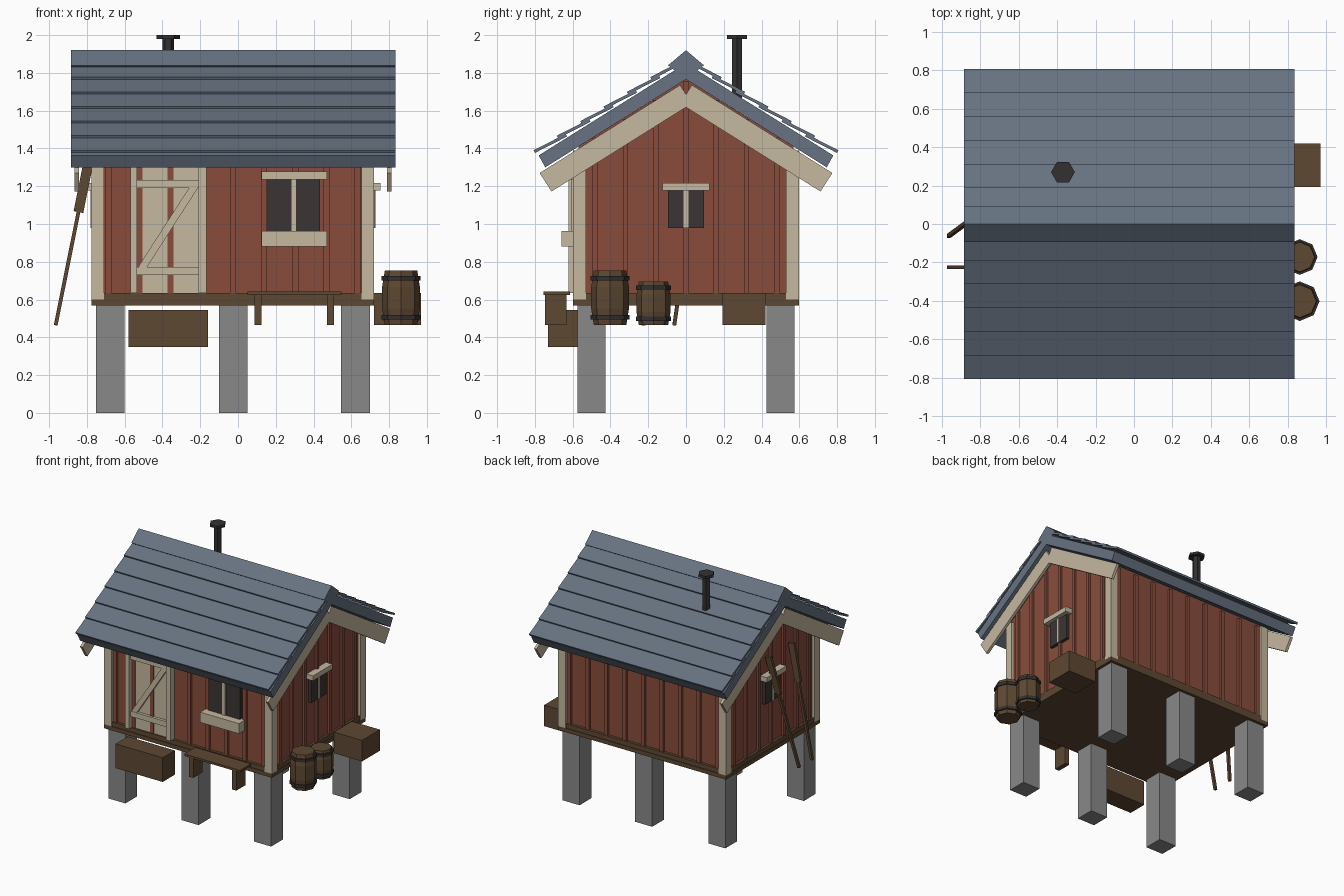
import bpy, bmesh, math
from mathutils import Vector

if "Cube" in bpy.data.objects:
    bpy.data.objects.remove(bpy.data.objects["Cube"])


def material(name, r, g, b):
    m = bpy.data.materials.new(name)
    m.use_nodes = True
    m.diffuse_color = (r, g, b, 1)
    m.node_tree.nodes["Principled BSDF"].inputs["Base Color"].default_value = (r, g, b, 1)
    return m


RED = material("red_paint", .25, .073, .045)
CREAM = material("cream_trim", .56, .48, .35)
SLATE = material("slate_roof", .135, .17, .22)
WOOD = material("brown_wood", .112, .065, .032)
STONE = material("grey_stone", .25, .25, .25)
GLASS = material("dark_glass", .044, .036, .034)
IRON = material("dark_iron", .034, .03, .032)


def finish(name, bm, mat):
    bmesh.ops.recalc_face_normals(bm, faces=bm.faces)
    me = bpy.data.meshes.new(name)
    bm.to_mesh(me)
    bm.free()
    me.materials.append(mat)
    ob = bpy.data.objects.new(name, me)
    bpy.context.collection.objects.link(ob)
    return ob


def box(name, x, y, z, mat):
    """Axis-aligned box from (min, max) pairs."""
    bm = bmesh.new()
    bmesh.ops.create_cube(bm, size=1)
    for v in bm.verts:
        v.co = [(a + b) / 2 + c * (b - a) for (a, b), c in zip((x, y, z), v.co)]
    return finish(name, bm, mat)


def prism(name, profile, x, mat):
    """Y-Z profile extruded along x."""
    bm = bmesh.new()
    f = bm.faces.new([bm.verts.new((x[0], *p)) for p in profile])
    ext = bmesh.ops.extrude_face_region(bm, geom=[f])["geom"]
    verts = [g for g in ext if isinstance(g, bmesh.types.BMVert)]
    bmesh.ops.translate(bm, verts=verts, vec=(x[1] - x[0], 0, 0))
    return finish(name, bm, mat)


def lathe(name, centre, rings, sides, mat):
    """Flat-sided solid from (radius, z) rings."""
    bm = bmesh.new()
    loops = [[bm.verts.new((centre[0] + r * math.cos(math.tau * i / sides),
                            centre[1] + r * math.sin(math.tau * i / sides), z))
              for i in range(sides)] for r, z in rings]
    for a, b in zip(loops, loops[1:]):
        for i in range(sides):
            j = (i + 1) % sides
            bm.faces.new((a[i], a[j], b[j], b[i]))
    bm.faces.new(loops[0])
    bm.faces.new(loops[-1])
    return finish(name, bm, mat)


def beam(name, a, b, wide, deep, mat):
    """Square-ended bar between two points; deep is its size along y."""
    a, b = Vector(a), Vector(b)
    d = (b - a).normalized()
    side = Vector((0, 1, 0)).cross(d).normalized()
    back = d.cross(side)
    bm = bmesh.new()
    bmesh.ops.create_cube(bm, size=1)
    for v in bm.verts:
        c = v.co.copy()
        v.co = (a + b) / 2 + side * c.x * wide + back * c.y * deep + d * c.z * (b - a).length
    return finish(name, bm, mat)


CX = -.0265            # middle of the house
SLOPE = .626           # roof pitch


def under(y):
    """Height of the roof underside."""
    return 1.766 - SLOPE * abs(y)


# Stone posts and floor
for x in (-.677, -.025, .622):
    for y in (-.5, .5):
        box("stone_post", (x - .076, x + .076), (y - .075, y + .075), (0, .572), STONE)
box("floor", (-.775, .72), (-.597, .597), (.568, .6), WOOD)
box("floor_sill", (-.77, .715), (-.592, .592), (.6, .635), WOOD)

# Walls, battens and corner boards
W = .57
prism("walls", [(-W, .63), (W, .63), (W, under(W)), (0, under(0)), (-W, under(W))],
      (-.75, .697), RED)
for i in range(-4, 5):
    x = CX + i * .165
    for y in (-.588, .568):
        box("wall_batten", (x - .016, x + .016), (y, y + .02), (.63, 1.385), RED)
for i in range(-3, 4):
    y = i * .16
    top = under(abs(y) + .014)
    for x in (-.767, .694):
        box("gable_batten", (x, x + .02), (y - .014, y + .014), (.63, top), RED)
for x in (-.775, .655):
    for y in (-.597, .53):
        box("corner_board", (x, x + .066), (y, y + .067), (.6, 1.39), CREAM)

# Roof slab and ridge cap
ROOF = (-.885, .835)
prism("roof_slab", [(-.745, 1.3), (0, 1.766), (.745, 1.3),
                    (.78, 1.363), (0, 1.851), (-.78, 1.363)], ROOF, SLATE)
prism("ridge_cap", [(0, 1.92), (.095, 1.84), (0, 1.768), (-.095, 1.84)], ROOF, SLATE)

# Overlapping roof courses and gable boards, mirrored front to back
for s in (-1, 1):
    for i in range(6):
        y, z = .8 - i * .1235, 1.376 + i * .0775
        prism("roof_course", [(s * y, z), (s * (y - .17), z + .087),
                              (s * (y - .163), z + .101), (s * (y + .007), z + .014)],
              ROOF, SLATE)
    for x in (-.865, .79):
        prism("gable_board", [(s * .775, 1.27), (s * .712, 1.172), (s * -.03, 1.637),
                              (s * .031, 1.736)], (x, x + .022), CREAM)

# Chimney pipe
lathe("chimney_pipe", (-.37, .27), [(.031, 1.6), (.031, 1.985)], 6, IRON)
lathe("chimney_cap", (-.37, .27), [(.062, 1.98), (.062, 2)], 6, IRON)

# Door with frame and bracing
box("door_panel", (-.54, -.2), (-.582, -.56), (.635, 1.3), CREAM)
for x0, x1 in ((-.57, -.535), (-.208, -.167)):
    box("door_frame", (x0, x1), (-.622, -.57), (.635, 1.3), CREAM)
box("door_lintel", (-.57, -.167), (-.622, -.57), (1.3, 1.34), CREAM)
for z in (.73, 1.19):
    box("door_bar", (-.535, -.208), (-.605, -.57), (z, z + .043), CREAM)
beam("door_brace", (-.51, -.588, .765), (-.23, -.588, 1.2), .04, .03, CREAM)

# Front window
box("window_glass", (.155, .435), (-.598, -.56), (.95, 1.24), GLASS)
box("window_mullion", (.28, .31), (-.606, -.57), (.96, 1.235), CREAM)
box("window_head", (.125, .47), (-.622, -.57), (1.235, 1.278), CREAM)
box("window_box", (.125, .47), (-.66, -.57), (.88, .962), CREAM)

# Gable windows on both ends
for s in (-1, 1):
    def span(a, b):
        return tuple(sorted((CX + s * a, CX + s * b)))
    box("gable_glass", span(.7, .748), (-.095, .095), (.98, 1.185), GLASS)
    box("gable_mullion", span(.7, .755), (-.012, .012), (.98, 1.185), CREAM)
    box("gable_window_head", span(.7, .782), (-.125, .125), (1.178, 1.218), CREAM)

# Front step and bench
box("front_step", (-.58, -.16), (-.73, -.575), (.35, .545), WOOD)
box("bench_seat", (.05, .547), (-.755, -.615), (.625, .642), WOOD)
for x in (.087, .47):
    box("bench_leg", (x, x + .038), (-.747, -.632), (.465, .63), WOOD)

# Crate and barrels beside the house
box("crate", (.72, .97), (.193, .42), (.465, .635), WOOD)
for y, r, top in ((-.402, .1, .753), (-.172, .09, .695)):
    base = .465
    h = top - base
    lathe("barrel", (.863, y), [(r * .86, base), (r, base + h * .3), (r, base + h * .7),
                                (r * .86, top)], 8, WOOD)
    for t in (.14, .86):
        z = base + h * t
        lathe("barrel_band", (.863, y), [(r * 1.03, z - .012), (r * 1.03, z + .012)], 8, IRON)

# Two oars leaning on the wall
for foot, tip in (((-.965, -.225, .465), (-.785, -.225, 1.36)),
                  ((-.965, -.062, .465), (-.785, .07, 1.36))):
    beam("oar_shaft", foot, tip, .02, .02, WOOD)
    middle = Vector(foot).lerp(Vector(tip), .67)
    beam("oar_blade", middle, tip, .052, .022, WOOD)
